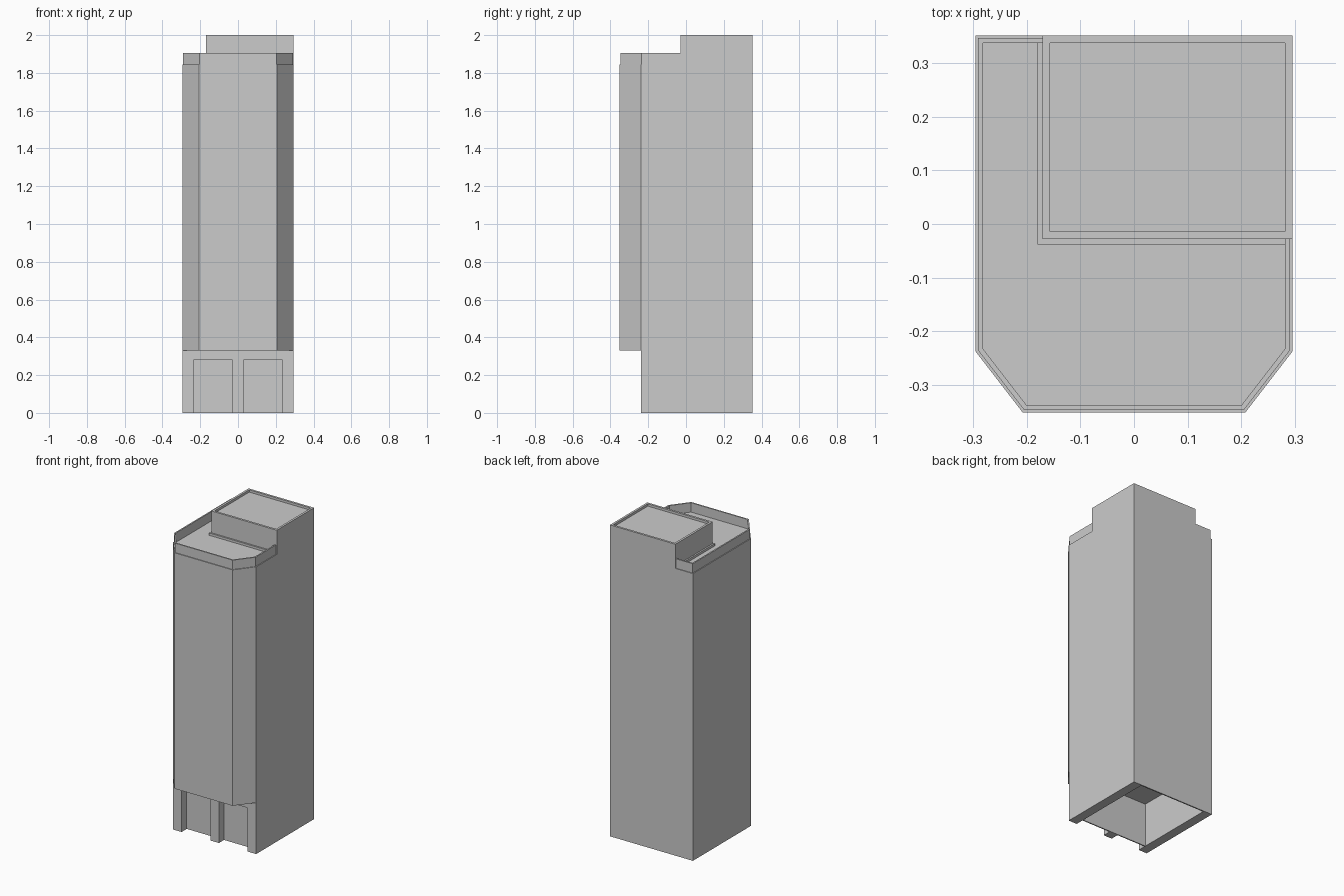
import bpy, bmesh

if "Cube" in bpy.data.objects:
    bpy.data.objects.remove(bpy.data.objects["Cube"])


def prism(name, pts, z0, z1):
    """Extrude a plan outline from z0 to z1."""
    bm = bmesh.new()
    face = bm.faces.new([bm.verts.new((x, y, z0)) for x, y in pts])
    ext = bmesh.ops.extrude_face_region(bm, geom=[face])
    verts = [g for g in ext["geom"] if isinstance(g, bmesh.types.BMVert)]
    bmesh.ops.translate(bm, verts=verts, vec=(0, 0, z1 - z0))
    bmesh.ops.recalc_face_normals(bm, faces=bm.faces)
    me = bpy.data.meshes.new(name)
    bm.to_mesh(me)
    bm.free()
    ob = bpy.data.objects.new(name, me)
    bpy.context.collection.objects.link(ob)
    return ob


def rect(x0, x1, y0, y1):
    return [(x0, y0), (x1, y0), (x1, y1), (x0, y1)]


X, YB, YF, YC = 0.295, 0.351, -0.351, -0.237   # half width, back, front, chamfer start
XC = 0.207                                     # half width of the front face
PX, PY = -0.17, -0.028                         # penthouse corner


def front_outline(d):
    """Left side, chamfers, front and right chamfer, inset by d."""
    left = [(-X + d, YC + 0.339 * d), (-XC + 0.494 * d, YF + d)]
    return left + [(-x, y) for x, y in reversed(left)]


def parapet_path(d):
    return [(PX, YB - d), (-X + d, YB - d)] + front_outline(d) + [(X - d, PY)]


# Ground floor: side walls, thin back wall, middle pillar, recessed panel, lintel
for side, s in (("left", -1), ("right", 1)):
    a, b = sorted((s * 0.235, s * X))
    prism(side + "_base_wall", rect(a, b, YC, YB), 0, 0.28)
prism("back_base_wall", rect(-0.235, 0.235, YB - 0.008, YB), 0, 0.28)
prism("middle_pillar", rect(-0.03, 0.03, YC, -0.18), 0, 0.28)
prism("entrance_panel", rect(-0.235, 0.235, -0.185, -0.178), 0, 0.28)
prism("lintel", rect(-X, X, YC, YB), 0.28, 0.33)

# Tower shaft with chamfered front corners
prism("tower_shaft", [(-X, YB)] + front_outline(0) + [(X, YB)], 0.33, 1.845)

# Roof parapet, open where the penthouse stands
prism("roof_parapet", parapet_path(0.005) + parapet_path(0.014)[::-1], 1.845, 1.905)

# Penthouse, its base curb and its raised rim
prism("penthouse", rect(PX, X, PY, YB), 1.845, 1.985)
prism("penthouse_curb", [(PX, YB - 0.014), (PX - 0.01, YB - 0.014), (PX - 0.01, PY - 0.01),
                         (X - 0.014, PY - 0.01), (X - 0.014, PY), (PX, PY)], 1.845, 1.86)
t = 0.014
for name, r in (("front", rect(PX, X, PY, PY + t)), ("back", rect(PX, X, YB - t, YB)),
                ("left", rect(PX, PX + t, PY + t, YB - t)), ("right", rect(X - t, X, PY + t, YB - t))):
    prism("penthouse_rim_" + name, r, 1.985, 2.0)
